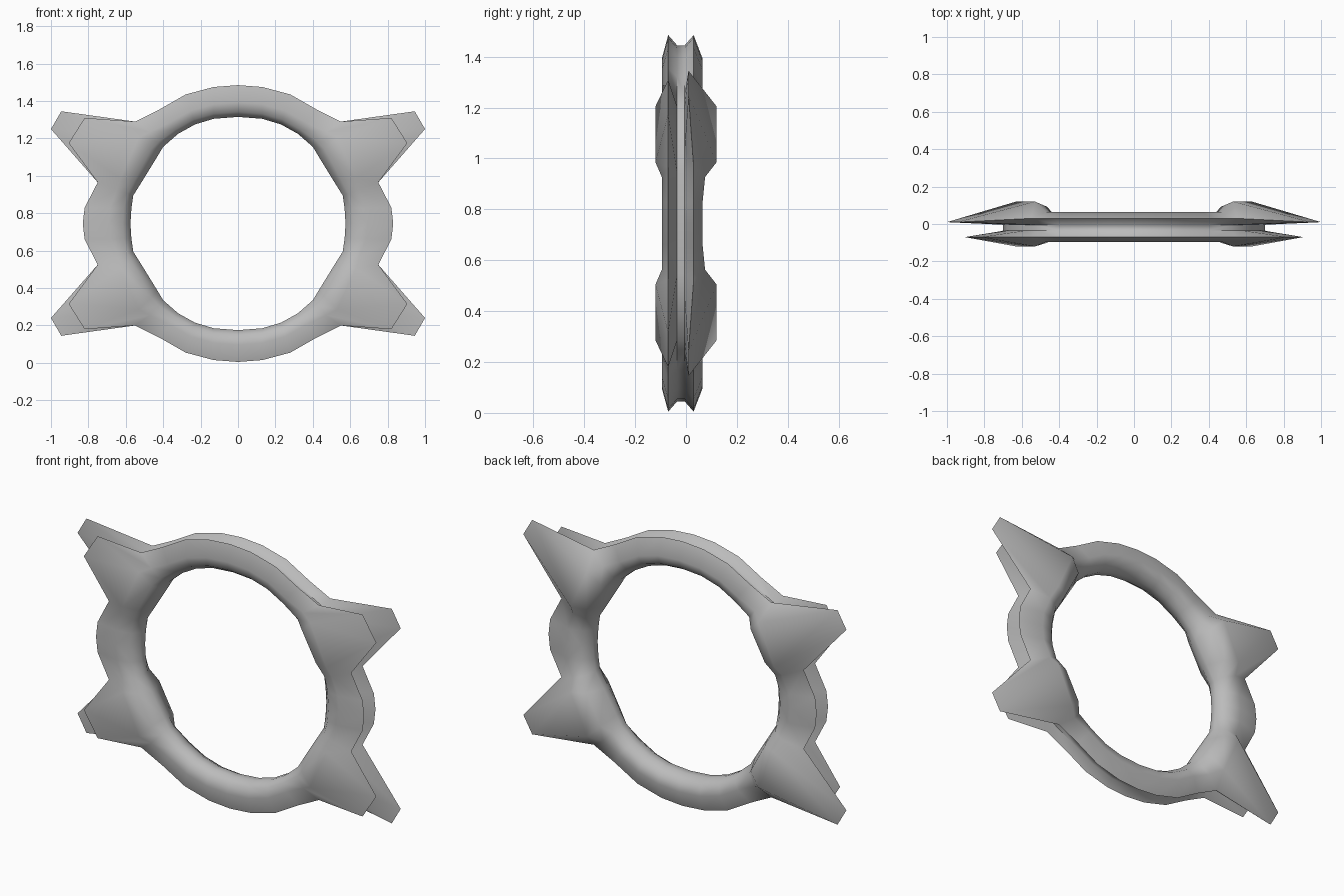
import bpy
import bmesh
from math import radians

cube = bpy.data.objects.get("Cube")
if cube:
    bpy.data.objects.remove(cube, do_unlink=True)

MID_Y = -0.02


def lerp(a, b, t):
    return (a[0] + (b[0] - a[0]) * t, a[1] + (b[1] - a[1]) * t)


def station(inner, ridge, groove, back_ridge=None, wide=None, front=-0.095, back=0.065, back_y=0.03):
    """One closed cross-section of the ring, as (x, z) points pushed out to each y."""
    wide = wide or lerp(inner, ridge, 0.46)
    back_ridge = back_ridge or ridge
    shoulder = lerp(inner, wide, 0.35)
    groove_half = 0.015
    profile = [
        (inner, MID_Y - 0.02),
        (shoulder, MID_Y + (front - MID_Y) * 0.8),
        (wide, front),
        (ridge, -0.07),
        (groove, MID_Y - groove_half),
        (groove, MID_Y + groove_half),
        (back_ridge, back_y),
        (wide, back),
        (shoulder, MID_Y + (back - MID_Y) * 0.8),
        (inner, MID_Y + 0.02),
    ]
    return [(p[0], y, p[1]) for p, y in profile]


# Sections of one quarter, from the top of the ring over the claw to the side bulge
sections = [
    station((0, 0.57), (0, 0.74), (0, 0.70)),
    station((0.13, 0.56), (0.13, 0.73), (0.13, 0.69)),
    station((0.23, 0.53), (0.28, 0.69), (0.265, 0.65)),
    station((0.32, 0.48), (0.42, 0.61), (0.40, 0.575)),
    station((0.40, 0.41), (0.55, 0.545), (0.52, 0.51), wide=(0.47, 0.49)),
    # claw
    station((0.43, 0.36), (0.82, 0.565), (0.58, 0.46), (0.945, 0.60),
            (0.53, 0.46), -0.12, 0.12, 0.01),
    station((0.51, 0.23), (0.905, 0.43), (0.68, 0.30), (1.0, 0.505),
            (0.63, 0.24), -0.12, 0.12, 0.01),
    # side bulge
    station((0.56, 0.15), (0.75, 0.22), (0.69, 0.20), back=0.075),
    station((0.57, 0.08), (0.82, 0.085), (0.70, 0.08)),
    station((0.575, 0), (0.83, 0), (0.70, 0)),
]

bm = bmesh.new()
rings = [[bm.verts.new(p) for p in s] for s in sections]
for a, b in zip(rings, rings[1:]):
    for j in range(len(a)):
        k = (j + 1) % len(a)
        bm.faces.new((a[j], b[j], b[k], a[k]))
mesh = bpy.data.meshes.new("clawed_ring")
bm.to_mesh(mesh)
bm.free()

ring = bpy.data.objects.new("clawed_ring", mesh)
bpy.context.collection.objects.link(ring)
ring.location.z = 0.745

# Mirror the quarter sideways and vertically
mirror = ring.modifiers.new("mirror", "MIRROR")
mirror.use_axis = (True, False, True)
mirror.use_clip = True
mirror.merge_threshold = 0.0005

bpy.context.view_layer.objects.active = ring
ring.select_set(True)
bpy.ops.object.modifier_apply(modifier="mirror")
bpy.ops.object.shade_smooth_by_angle(angle=radians(50))

# Plain grey metal
grey = bpy.data.materials.new("grey_metal")
grey.use_nodes = True
colour = (0.5, 0.5, 0.5, 1)
grey.diffuse_color = colour
grey.node_tree.nodes["Principled BSDF"].inputs["Base Color"].default_value = colour
mesh.materials.append(grey)
